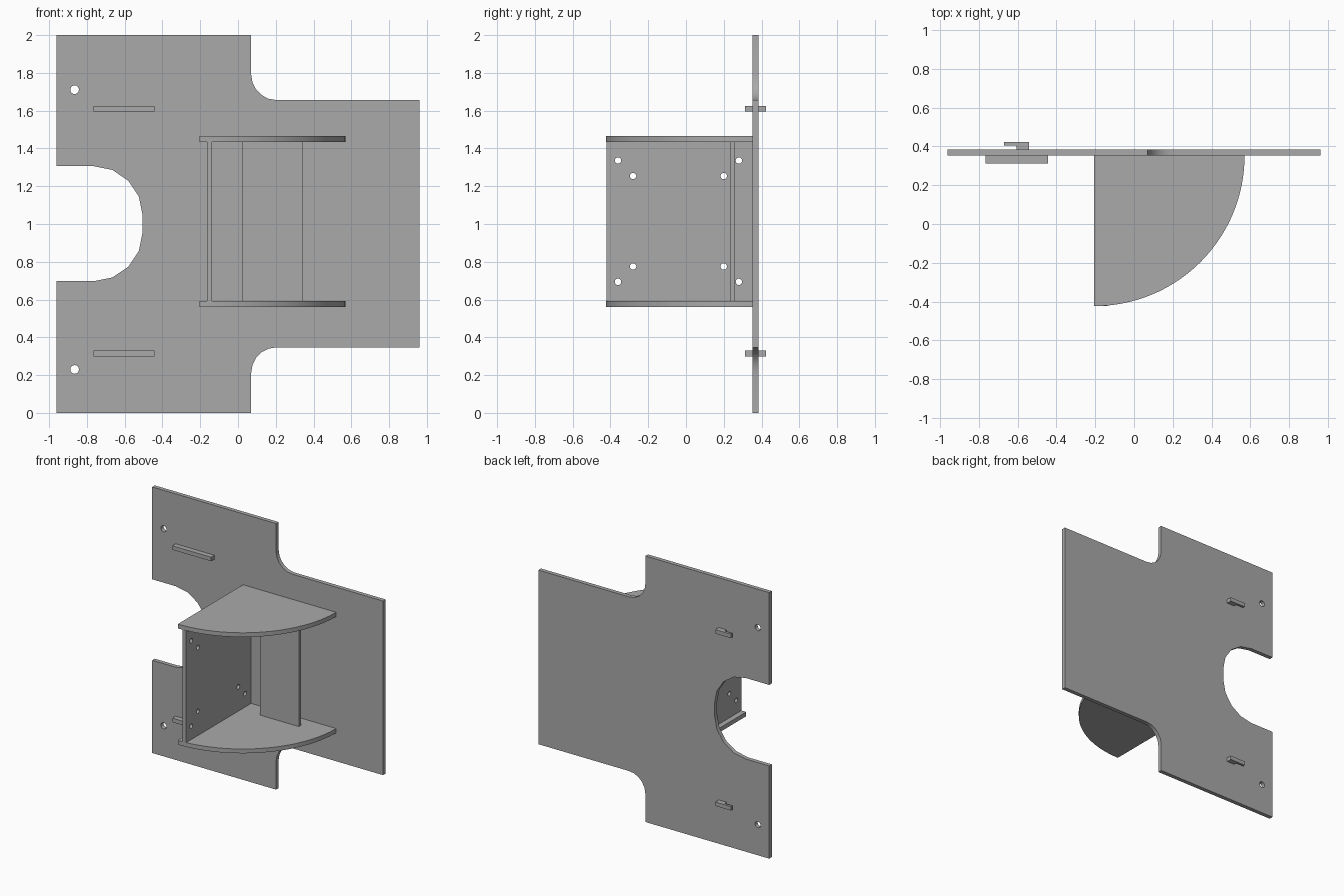
import bpy, bmesh
from math import sin, cos, radians

cube = bpy.data.objects.get("Cube")
if cube:
    bpy.data.objects.remove(cube, do_unlink=True)

grey = bpy.data.materials.new("plain grey")
grey.use_nodes = True
grey.diffuse_color = (0.4, 0.4, 0.4, 1)
grey.node_tree.nodes["Principled BSDF"].inputs["Base Color"].default_value = (0.4, 0.4, 0.4, 1)

# Which axis each sheet is extruded along: maps (u, v, depth) to (x, y, z)
AXES = {
    "X": lambda u, v, w: (w, u, v),
    "Y": lambda u, v, w: (u, w, v),
    "Z": lambda u, v, w: (u, v, w),
}


def arc(cu, cv, r, start, end, steps):
    angles = [radians(start + (end - start) * i / steps) for i in range(steps + 1)]
    return [(cu + r * cos(a), cv + r * sin(a)) for a in angles]


def hole(cu, cv, r):
    return arc(cu, cv, r, 0, 360, 16)[:-1]


def sheet(name, axis, low, high, loops):
    """Flat sheet from an outline loop plus hole loops, extruded low to high."""
    curve = bpy.data.curves.new(name, "CURVE")
    curve.dimensions = "2D"
    curve.fill_mode = "BOTH"
    curve.extrude = (high - low) / 2
    for points in loops:
        spline = curve.splines.new("POLY")
        spline.points.add(len(points) - 1)
        for target, (u, v) in zip(spline.points, points):
            target.co = (u, v, 0, 1)
        spline.use_cyclic_u = True
    source = bpy.data.objects.new(name + " outline", curve)
    mesh = bpy.data.meshes.new_from_object(source)
    bpy.data.objects.remove(source)
    bpy.data.curves.remove(curve)

    bm = bmesh.new()
    bm.from_mesh(mesh)
    for vert in bm.verts:
        u, v, w = vert.co
        vert.co = AXES[axis](u, v, w + (low + high) / 2)
    bmesh.ops.remove_doubles(bm, verts=bm.verts, dist=0.0005)
    bmesh.ops.recalc_face_normals(bm, faces=bm.faces)
    bm.to_mesh(mesh)
    bm.free()
    mesh.name = name
    mesh.materials.clear()
    mesh.materials.append(grey)

    obj = bpy.data.objects.new(name, mesh)
    bpy.context.collection.objects.link(obj)
    bpy.ops.object.select_all(action="DESELECT")
    obj.select_set(True)
    bpy.context.view_layer.objects.active = obj
    bpy.ops.object.shade_smooth_by_angle(angle=radians(30))
    return obj


def rectangle(u0, v0, u1, v1):
    return [(u0, v0), (u1, v0), (u1, v1), (u0, v1)]


FRONT, BACK = 0.352, 0.383      # back plate depth
SIDE = -0.96                    # right-hand edge of the back plate
LOWER, UPPER = 0.593, 1.435     # clear space between the shelves

# Back plate: stepped outline with filleted steps and a rounded notch
outline = [(SIDE, 0), (0.07, 0)]
outline += arc(0.205, 0.212, 0.135, 180, 90, 5)
outline += [(-SIDE, 0.347), (-SIDE, 1.656)]
outline += arc(0.205, 1.791, 0.135, 270, 180, 5)
outline += [(0.07, 2), (SIDE, 2), (SIDE, 1.306)]
outline += arc(-0.765, 1.046, 0.26, 90, 0, 4)
outline += arc(-0.765, 0.957, 0.26, 0, -90, 4)
outline += [(SIDE, 0.697)]
sheet("back_plate", "Y", FRONT, BACK,
      [outline, hole(-0.865, 1.711, 0.023), hole(-0.865, 0.23, 0.023)])

# Quarter-round shelves
quarter = [(-0.205, FRONT)] + arc(-0.205, FRONT, 0.775, -90, 0, 32)
sheet("bottom_shelf", "Z", LOWER - 0.032, LOWER, [quarter])
sheet("top_shelf", "Z", UPPER, UPPER + 0.032, [quarter])

# Side wall with pairs of mounting holes at each corner
holes = []
for outer_z, inner_z in ((1.336, 1.254), (0.694, 0.775)):
    for outer_y, inner_y in ((-0.36, -0.28), (0.28, 0.2)):
        holes += [hole(outer_y, outer_z, 0.017), hole(inner_y, inner_z, 0.017)]
sheet("side_wall", "X", -0.165, -0.137,
      [rectangle(-0.422, LOWER, FRONT, UPPER)] + holes)

# Upright panel standing between the shelves
sheet("inner_panel", "Y", 0.232, 0.26, [rectangle(0.02, LOWER, 0.343, UPPER)])

# Clips: a bar on the front, a stem through the plate and a hooked lip behind
clip = [(-0.766, 0.313), (-0.443, 0.313), (-0.443, FRONT), (-0.54, FRONT),
        (-0.54, 0.423), (-0.67, 0.423), (-0.67, 0.405), (-0.605, 0.405),
        (-0.605, FRONT), (-0.766, FRONT)]
for name, z in (("lower_clip", 0.314), ("upper_clip", 1.61)):
    sheet(name, "Z", z - 0.015, z + 0.015, [clip])
